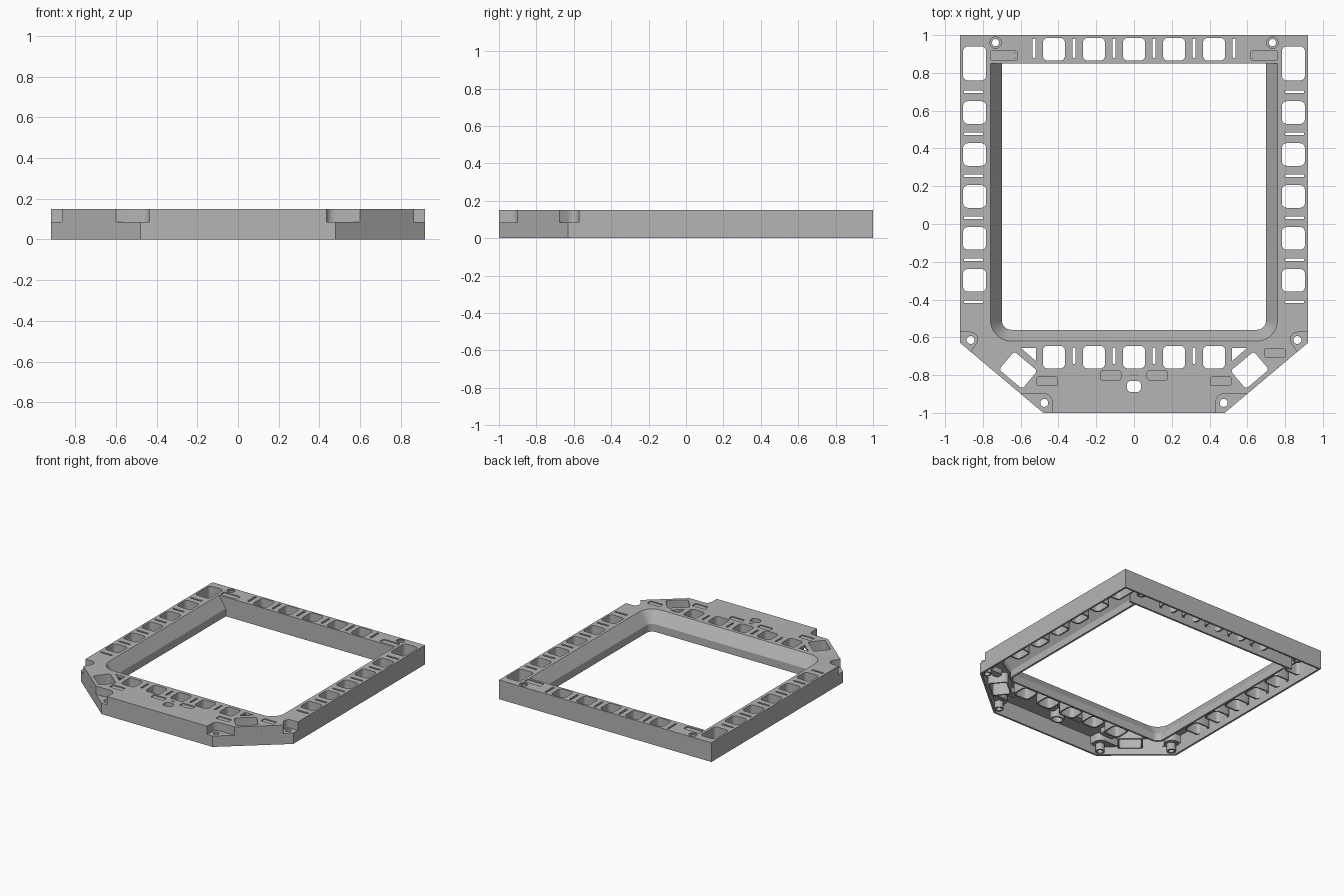
import bpy, bmesh
from math import sin, cos, pi, radians

if "Cube" in bpy.data.objects:
    bpy.data.objects.remove(bpy.data.objects["Cube"], do_unlink=True)

HEIGHT, SKIN, LEDGE = 0.15, 0.02, 0.085
WALL = 0.015

grey = bpy.data.materials.new("plain_grey")
grey.use_nodes = True
tone = (0.46, 0.46, 0.46, 1)
grey.diffuse_color = tone
grey.node_tree.nodes["Principled BSDF"].inputs["Base Color"].default_value = tone


# --- helpers: 2D loops -------------------------------------------------
def arc(cx, cy, r, a, b, n=6):
    return [(cx + r * cos(radians(a + (b - a) * i / n)),
             cy + r * sin(radians(a + (b - a) * i / n))) for i in range(n + 1)]


def circle(cx, cy, r):
    return arc(cx, cy, r, 0, 360, 24)[:-1]


def mirror(loop):
    return [(-x, y) for x, y in reversed(loop)]


def rounded(cx, cy, w, h, r=0.025, turn=0):
    pts = []
    for k, (sx, sy) in enumerate(((1, 1), (-1, 1), (-1, -1), (1, -1))):
        pts += arc(sx * (w / 2 - r), sy * (h / 2 - r), r, 90 * k, 90 * k + 90, 4)
    c, s = cos(radians(turn)), sin(radians(turn))
    return [(cx + x * c - y * s, cy + x * s + y * c) for x, y in pts]


def inset(loop, d):
    """Mitred inward offset of a counter-clockwise loop."""
    out = []
    for i, (x, y) in enumerate(loop):
        (ax, ay), (bx, by) = loop[i - 1], loop[(i + 1) % len(loop)]
        l1 = ((x - ax) ** 2 + (y - ay) ** 2) ** 0.5
        l2 = ((bx - x) ** 2 + (by - y) ** 2) ** 0.5
        n1, n2 = ((ay - y) / l1, (x - ax) / l1), ((y - by) / l2, (bx - x) / l2)
        k = d / (1 + n1[0] * n2[0] + n1[1] * n2[1])
        out.append((x + (n1[0] + n2[0]) * k, y + (n1[1] + n2[1]) * k))
    return out


# --- helpers: solids ---------------------------------------------------
def finish(name, bm):
    bmesh.ops.remove_doubles(bm, verts=bm.verts, dist=1e-5)
    bmesh.ops.recalc_face_normals(bm, faces=bm.faces)
    mesh = bpy.data.meshes.new(name)
    bm.to_mesh(mesh)
    bm.free()
    mesh.materials.append(grey)
    obj = bpy.data.objects.new(name, mesh)
    bpy.context.collection.objects.link(obj)
    bpy.ops.object.select_all(action='DESELECT')
    obj.select_set(True)
    bpy.context.view_layer.objects.active = obj
    bpy.ops.object.shade_smooth_by_angle(angle=radians(30))
    return obj


def slab(name, loops, z0, z1):
    """Flat solid between two heights; inner loops become holes."""
    curve = bpy.data.curves.new(name + "_profile", 'CURVE')
    curve.dimensions, curve.fill_mode = '2D', 'BOTH'
    curve.extrude = (z1 - z0) / 2
    for loop in loops:
        spline = curve.splines.new('POLY')
        spline.points.add(len(loop) - 1)
        for p, (x, y) in zip(spline.points, loop):
            p.co = (x, y, 0, 1)
        spline.use_cyclic_u = True
    temp = bpy.data.objects.new(name + "_temp", curve)
    bpy.context.collection.objects.link(temp)
    graph = bpy.context.evaluated_depsgraph_get()
    mesh = bpy.data.meshes.new_from_object(temp.evaluated_get(graph))
    bm = bmesh.new()
    bm.from_mesh(mesh)
    bmesh.ops.translate(bm, verts=bm.verts, vec=(0, 0, (z0 + z1) / 2))
    bpy.data.objects.remove(temp)
    bpy.data.curves.remove(curve)
    bpy.data.meshes.remove(mesh)
    return finish(name, bm)


def tube(name, loop, z0, z1, t=0.012):
    return slab(name, [inset(loop, -t), loop], z0, z1)


# --- outlines ----------------------------------------------------------
front_notch = [(0.434, -1)] + arc(0.474, -0.94, 0.04, 180, 90) + [(0.599, -0.9)]
side_notch = [(0.865, -0.676)] + arc(0.865, -0.61, 0.037, 215, 90) + [(0.92, -0.573)]
full_half = [(0.48, -1), (0.92, -0.63), (0.92, 1)]
notched_half = front_notch + side_notch + [(0.92, 1)]
full = full_half + mirror(full_half)
notched = notched_half + mirror(notched_half)


def opening(o):
    """U-shaped path of the central opening, moved inward by o."""
    r = 0.11 - o
    w, f = 0.76 - o, -0.62 + o
    right = arc(w - r, f + r, r, -90, 0, 8) + [(w, 0.85)]
    return mirror(right) + right


# --- holes in the deck -------------------------------------------------
windows, slots, framed, screws = [], [], [], []
for s in (-1, 1):
    windows.append(rounded(s * 0.844, 0.85, 0.122, 0.18))
    for i in range(5):
        windows.append(rounded(s * 0.844, 0.59 - 0.222 * i, 0.122, 0.12))
    for i in range(6):
        slots.append(rounded(s * 0.85, 0.70 - 0.2225 * i, 0.1, 0.014, 0.004))
    windows.append(rounded(s * 0.613, -0.774, 0.16, 0.125, 0.015, s * 40))
    framed += [rounded(s * 0.69, 0.892, 0.142, 0.048, 0.008),
               rounded(s * 0.46, -0.833, 0.108, 0.046, 0.008),
               rounded(s * 0.124, -0.802, 0.108, 0.046, 0.008)]
    screws.append(circle(s * 0.733, 0.96, 0.03))
framed.append(rounded(0.746, -0.683, 0.108, 0.046, 0.008))
for i in range(-2, 3):
    windows += [rounded(i * 0.212, 0.925, 0.117, 0.12),
                rounded(i * 0.212, -0.705, 0.117, 0.12)]
for i in range(6):
    x = -0.53 + 0.212 * i
    slots.append(rounded(x, 0.93, 0.016, 0.1, 0.004))
    if 0 < i < 5:
        slots.append(rounded(x, -0.698, 0.014, 0.086, 0.004))
slots.append(rounded(0, -0.8, 0.03, 0.006, 0.002))
triangle = [(0.52, -0.656), (0.52, -0.725), (0.60, -0.656)]
gussets = [triangle, mirror(triangle)]
port = rounded(0, -0.86, 0.076, 0.06, 0.024)

# --- deck and outer walls ----------------------------------------------
deck_holes = windows + slots + framed + screws + gussets + [port, opening(0)]
slab("top_deck", [notched] + deck_holes, HEIGHT - SKIN, HEIGHT)
slab("outer_wall_lower", [full, inset(full, WALL)], 0, LEDGE)
slab("outer_wall_upper", [notched, inset(notched, WALL)], LEDGE - 0.015, HEIGHT - SKIN)

# --- sloped rim round the opening, then the straight back wall ----------
profile = [(0, HEIGHT), (0.06, 0.06), (0.06, 0), (0.045, 0), (0.045, 0.055),
           (-0.012, HEIGHT - SKIN / 2)]
bm = bmesh.new()
rows = [[bm.verts.new((x, y, z)) for x, y in opening(o)] for o, z in profile]
for a, b in zip(rows, rows[1:] + rows[:1]):
    for i in range(len(a) - 1):
        bm.faces.new((a[i], a[i + 1], b[i + 1], b[i]))
for end in (0, -1):
    bm.faces.new([row[end] for row in rows])
finish("sloped_inner_rim", bm)
back = [(-0.76, 0.85), (0.76, 0.85), (0.76, 0.85 + WALL), (-0.76, 0.85 + WALL)]
slab("inner_back_wall", [back], 0, HEIGHT - SKIN)

# --- sleeves below the windows, framed slots and port --------------------
for i, loop in enumerate(windows):
    tube(f"window_sleeve_{i}", loop, 0.05, HEIGHT - SKIN / 2)
for i, loop in enumerate(framed):
    slab(f"slot_frame_{i}", [inset(loop, -0.006), inset(loop, 0.01)], 0.09, HEIGHT - 0.008)
for i, loop in enumerate(screws):
    slab(f"back_screw_boss_{i}", [inset(loop, -0.006), inset(loop, 0.011)], 0.02, HEIGHT - 0.008)
tube("port_sleeve", port, 0.06, HEIGHT - SKIN / 2)

# --- lowered screw ledges at the clipped corners -------------------------
for label, notch, tip, centre in (
        ("front", front_notch, (0.48, -1), (0.475, -0.947)),
        ("side", side_notch, (0.92, -0.63), (0.865, -0.614))):
    ledge = list(reversed(notch + [tip]))
    hole = circle(*centre, 0.021)
    for side, flip in (("left", lambda p: p), ("right", mirror)):
        slab(f"{label}_{side}_ledge", [flip(ledge), flip(hole)], LEDGE - SKIN, LEDGE)
        tube(f"{label}_{side}_screw_boss", flip(hole), 0.01, LEDGE - SKIN / 2)
